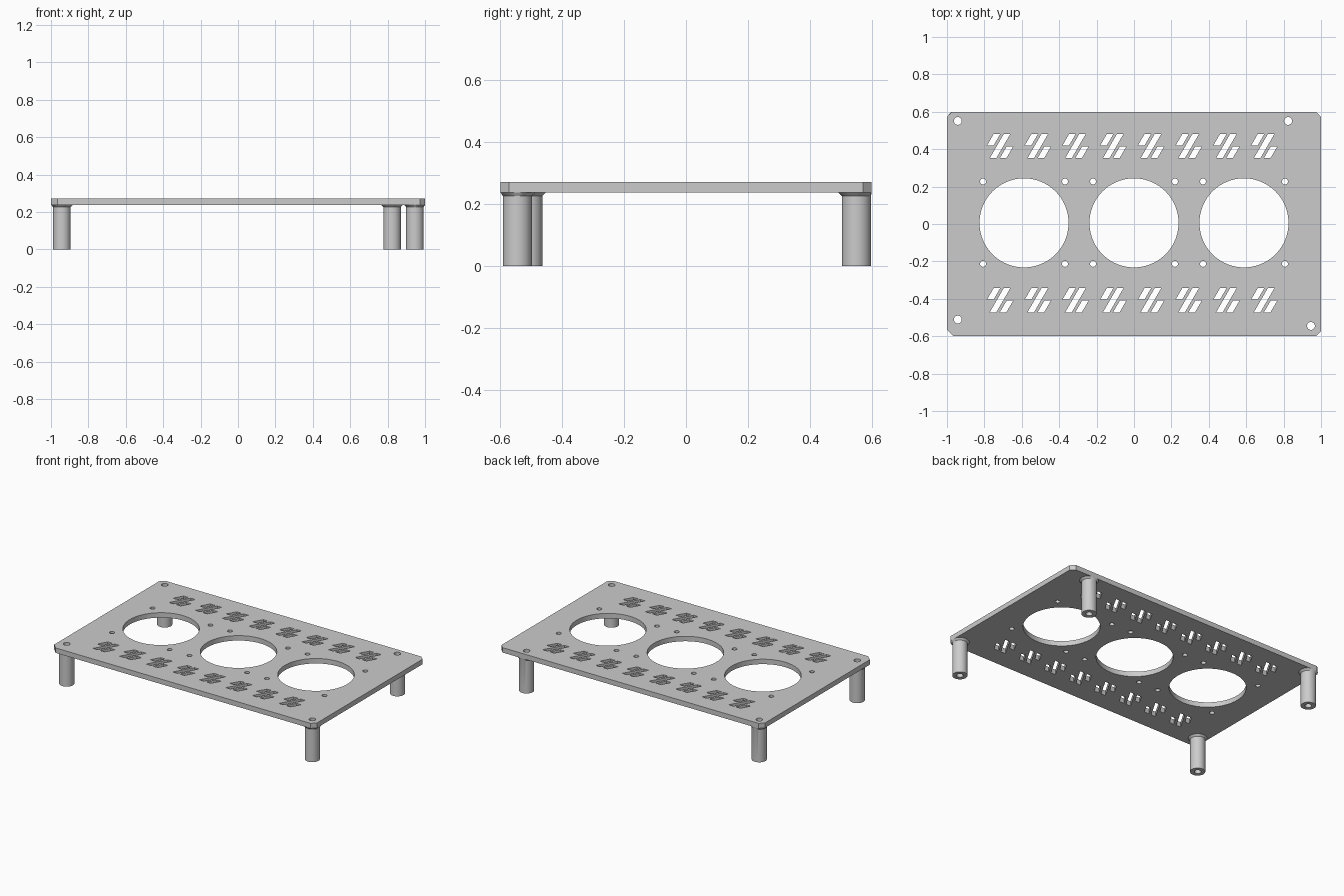
import bpy, bmesh, math

default = bpy.data.objects.get("Cube")
if default:
    bpy.data.objects.remove(default, do_unlink=True)

grey = bpy.data.materials.new("light grey plastic")
grey.use_nodes = True
GREY = (0.6, 0.6, 0.6, 1)
grey.diffuse_color = GREY
grey.node_tree.nodes["Principled BSDF"].inputs["Base Color"].default_value = GREY

HALF_X, HALF_Y = 1.0, 0.6
BOTTOM, TOP = 0.238, 0.272
BORE = 0.021
LEGS = {
    "back_right_leg": (-0.942, 0.551),
    "back_left_leg": (0.824, 0.551),
    "front_right_leg": (-0.942, -0.511),
    "front_left_leg": (0.946, -0.545),
}


def circle(x, y, r, n):
    return [(x + r * math.cos(math.tau * i / n), y + r * math.sin(math.tau * i / n))
            for i in range(n)]


def slot(x, y, low, high, width=0.035, slant=0.58):
    """Slanted vent slot; x is where its axis crosses height y."""
    w = width / 2
    return [(x + slant * low - w, y + low), (x + slant * low + w, y + low),
            (x + slant * high + w, y + high), (x + slant * high - w, y + high)]


def outline(c, c_front_right):
    """Rectangle with cut corners."""
    points = []
    for sx, sy in ((-1, -1), (1, -1), (1, 1), (-1, 1)):
        k = c_front_right if sx == sy == -1 else c
        pair = [(sx * HALF_X, sy * (HALF_Y - k)), (sx * (HALF_X - k), sy * HALF_Y)]
        points += pair if sx * sy > 0 else pair[::-1]
    return points


def smooth(obj):
    bpy.ops.object.select_all(action="DESELECT")
    obj.select_set(True)
    bpy.context.view_layer.objects.active = obj
    bpy.ops.object.shade_smooth_by_angle(angle=math.radians(30))


# Plate: outline plus every through-hole, filled and extruded
loops = [outline(0.028, 0.036)]
for x, y in LEGS.values():
    loops.append(circle(x, y, BORE, 24))
for cx in (-0.588, 0, 0.588):
    loops.append(circle(cx, 0.006, 0.238, 96))
    for sx in (-1, 1):
        for sy in (-1, 1):
            loops.append(circle(cx + sx * 0.219, 0.007 + sy * 0.22, 0.016, 20))
for row in (0.417, -0.407):
    for i in range(8):
        x = -0.716 + 0.2017 * i
        loops.append(slot(x, row, -0.065, 0.065))
        loops.append(slot(x - 0.054, row, 0.002, 0.065))
        loops.append(slot(x + 0.054, row, -0.065, -0.002))

curve = bpy.data.curves.new("plate", "CURVE")
curve.dimensions = "2D"
curve.fill_mode = "BOTH"
curve.extrude = (TOP - BOTTOM) / 2
for points in loops:
    spline = curve.splines.new("POLY")
    spline.points.add(len(points) - 1)
    for p, (x, y) in zip(spline.points, points):
        p.co = (x, y, 0, 1)
    spline.use_cyclic_u = True
plate = bpy.data.objects.new("plate", curve)
plate.location.z = (TOP + BOTTOM) / 2
bpy.context.collection.objects.link(plate)
bpy.ops.object.select_all(action="DESELECT")
plate.select_set(True)
bpy.context.view_layer.objects.active = plate
bpy.ops.object.convert(target="MESH")
plate = bpy.context.view_layer.objects.active
bm = bmesh.new()
bm.from_mesh(plate.data)
bmesh.ops.remove_doubles(bm, verts=bm.verts, dist=0.0002)
bmesh.ops.recalc_face_normals(bm, faces=bm.faces)
bm.to_mesh(plate.data)
bm.free()
plate.data.materials.clear()
plate.data.materials.append(grey)
smooth(plate)

# Legs: hollow turned posts with a flared collar trimmed to the plate edge
PROFILE = [(BORE, 0), (0.047, 0), (0.047, 0.226), (0.059, BOTTOM), (BORE, BOTTOM)]
SIDES = 48
for name, (x, y) in LEGS.items():
    bm = bmesh.new()
    rings = []
    for r, z in PROFILE:
        rings.append([bm.verts.new((max(-HALF_X, min(HALF_X, px)),
                                    max(-HALF_Y, min(HALF_Y, py)), z))
                      for px, py in circle(x, y, r, SIDES)])
    for a, b in zip(rings, rings[1:] + rings[:1]):
        for i in range(SIDES):
            j = (i + 1) % SIDES
            bm.faces.new((a[i], a[j], b[j], b[i]))
    bmesh.ops.recalc_face_normals(bm, faces=bm.faces)
    mesh = bpy.data.meshes.new(name)
    bm.to_mesh(mesh)
    bm.free()
    mesh.materials.append(grey)
    leg = bpy.data.objects.new(name, mesh)
    bpy.context.collection.objects.link(leg)
    smooth(leg)
